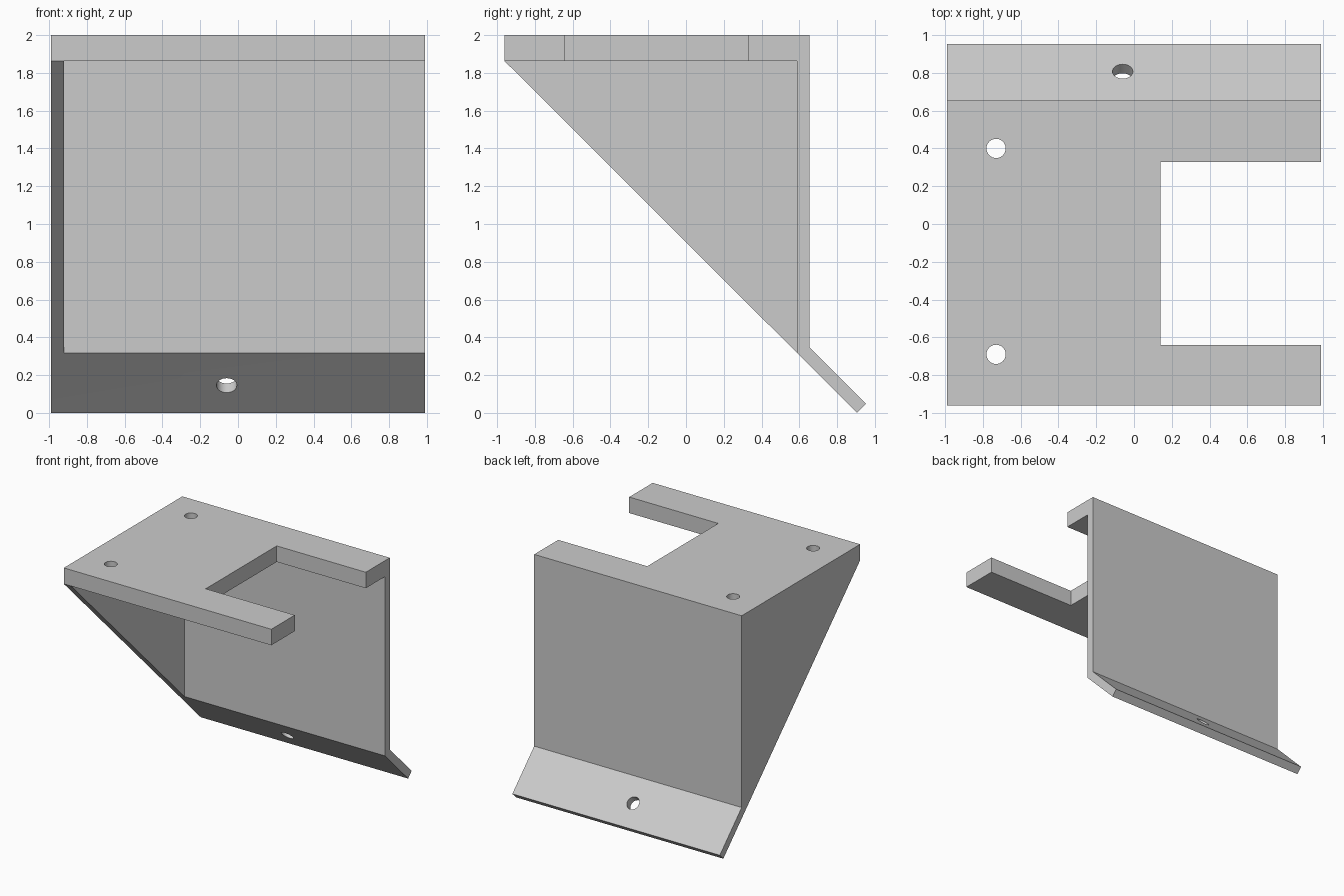
import bpy
import math
from mathutils import Vector

cube = bpy.data.objects.get("Cube")
if cube:
    bpy.data.objects.remove(cube, do_unlink=True)

grey = bpy.data.materials.new("plain grey")
grey.use_nodes = True
colour = (0.6, 0.6, 0.6, 1)
grey.diffuse_color = colour
grey.node_tree.nodes["Principled BSDF"].inputs["Base Color"].default_value = colour


def prism(name, outline, low, high, axis):
    """Extrude a 2D outline along x (outline in y, z) or z (outline in x, y)."""
    def place(p, d):
        return (d, *p) if axis == "x" else (*p, d)
    n = len(outline)
    verts = [place(p, d) for d in (low, high) for p in outline]
    faces = [list(range(n))[::-1], list(range(n, 2 * n))]
    faces += [[i, (i + 1) % n, (i + 1) % n + n, i + n] for i in range(n)]
    mesh = bpy.data.meshes.new(name)
    mesh.from_pydata(verts, [], faces)
    mesh.materials.append(grey)
    obj = bpy.data.objects.new(name, mesh)
    bpy.context.collection.objects.link(obj)
    return obj


def combine(target, other, operation):
    """Apply an exact boolean and discard the helper."""
    mod = target.modifiers.new(operation.title(), "BOOLEAN")
    mod.operation, mod.solver, mod.object = operation, "EXACT", other
    bpy.ops.object.select_all(action="DESELECT")
    bpy.context.view_layer.objects.active = target
    target.select_set(True)
    bpy.ops.object.modifier_apply(modifier=mod.name)
    bpy.data.objects.remove(other, do_unlink=True)


def drill(target, centre, direction, radius=0.051):
    bpy.ops.mesh.primitive_cylinder_add(vertices=32, radius=radius, depth=0.4, location=centre)
    cutter = bpy.context.object
    cutter.name = "hole_cutter"
    cutter.hide_render = True
    cutter.rotation_euler = Vector((0, 0, 1)).rotation_difference(Vector(direction)).to_euler()
    cutter.data.materials.append(grey)
    bpy.context.view_layer.update()
    combine(target, cutter, "DIFFERENCE")


side, front, back, shelf = 0.99, -0.96, 0.655, 1.862

# Shelf with a notch open on the left
bracket = prism("mounting_bracket", [
    (-side, front), (side, front), (side, -0.64), (0.14, -0.64),
    (0.14, 0.328), (side, 0.328), (side, back), (-side, back)], shelf, 2, "z")

# Back wall bent into a sloping lip
wall = prism("back_wall", [
    (0.588, shelf), (0.588, 0.317), (0.905, 0), (0.953, 0.048),
    (back, 0.346), (back, shelf)], -side, side, "x")

# Triangular gusset on the right
gusset = prism("side_gusset", [
    (front, shelf), (0.588, 0.317), (0.588, shelf)], -side, -0.922, "x")

for part in (wall, gusset):
    combine(bracket, part, "UNION")

# Screw holes through the shelf and the lip
for y in (0.4, -0.69):
    drill(bracket, (-0.73, y, 1.93), (0, 0, 1))
drill(bracket, (-0.06, 0.784, 0.17), (0, 1, 1), 0.054)

# Smooth hole walls with sharp edges elsewhere
bpy.ops.object.select_all(action="DESELECT")
bracket.select_set(True)
bpy.context.view_layer.objects.active = bracket
bpy.ops.object.shade_smooth_by_angle(angle=math.radians(30))
